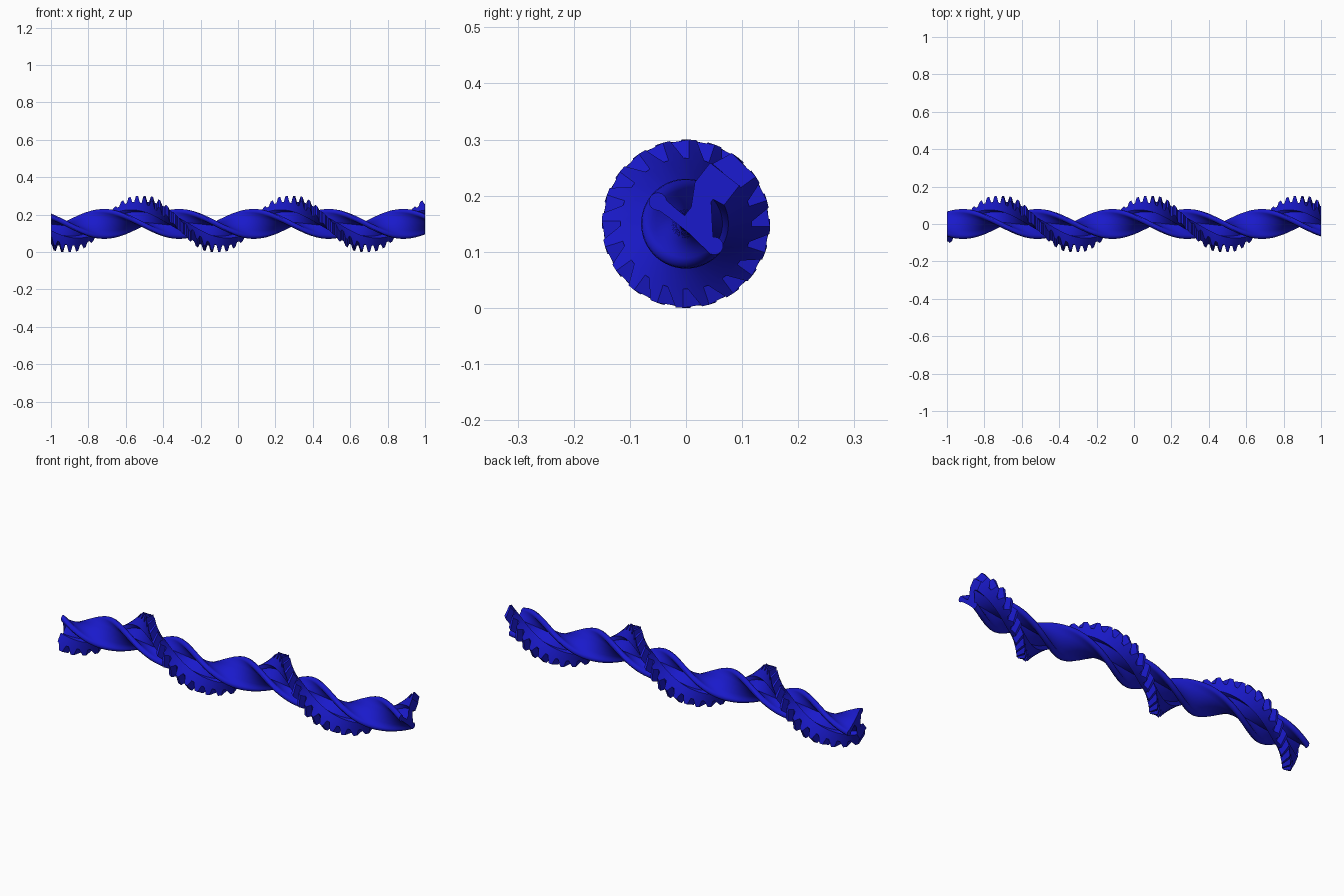
import bpy, bmesh, math

if "Cube" in bpy.data.objects:
    bpy.data.objects.remove(bpy.data.objects["Cube"])

TEETH = 50            # teeth along the full length
TURN = 450            # twist in degrees per unit of x
END_ANGLE = 52        # direction of the stem at x = +1
VALLEY, TIP = 0.112, 0.147


def profile(rim):
    """T cross-section: (distance along stem, distance across stem)."""
    w = 0.033 if rim < 0.12 else 0.030
    half = [(rim, w), (0.109, 0.033), (0.068, 0.033), (0.064, 0.011),
            (0.037, 0.011), (0.010, 0.011), (0.010, 0.032)]
    # round bead on the end of the crossbar
    for i in range(11):
        a = math.radians(-45 + 27 * i)
        half.append((0.016 * math.cos(a), 0.064 + 0.016 * math.sin(a)))
    half += [(-0.010, 0.032), (-0.010, 0.011)]
    return half + [(u, -n) for u, n in reversed(half)]


# stations along the bar: valley, valley, tip, tip for each tooth
stations = [(-1.0, VALLEY)]
pitch = 2 / TEETH
for t in range(TEETH):
    x0 = -1 + t * pitch
    for f, r in ((0.12, VALLEY), (0.36, TIP), (0.64, TIP), (0.88, VALLEY)):
        stations.append((x0 + f * pitch, r))
stations.append((1.0, VALLEY))

# sweep the twisting section
bm = bmesh.new()
rings = []
for x, rim in stations:
    a = math.radians(END_ANGLE + TURN * (x - 1))
    c, s = math.cos(a), math.sin(a)
    rings.append([bm.verts.new((x, u * c - n * s, 0.15 + u * s + n * c))
                  for u, n in profile(rim)])
for r0, r1 in zip(rings, rings[1:]):
    k = len(r0)
    for i in range(k):
        j = (i + 1) % k
        bm.faces.new((r0[i], r0[j], r1[j], r1[i]))
caps = [bm.faces.new(rings[0]), bm.faces.new(rings[-1])]
bmesh.ops.triangulate(bm, faces=caps)
bmesh.ops.recalc_face_normals(bm, faces=bm.faces)

mesh = bpy.data.meshes.new("twisted_toothed_bar")
bm.to_mesh(mesh)
bm.free()
bar = bpy.data.objects.new("twisted_toothed_bar", mesh)
bpy.context.collection.objects.link(bar)

# blue finish
mat = bpy.data.materials.new("blue")
mat.diffuse_color = (0.01, 0.01, 0.6, 1)
mat.use_nodes = True
mat.node_tree.nodes["Principled BSDF"].inputs["Base Color"].default_value = mat.diffuse_color
mesh.materials.append(mat)

bpy.context.view_layer.objects.active = bar
bar.select_set(True)
bpy.ops.object.shade_smooth_by_angle(angle=math.radians(30))
